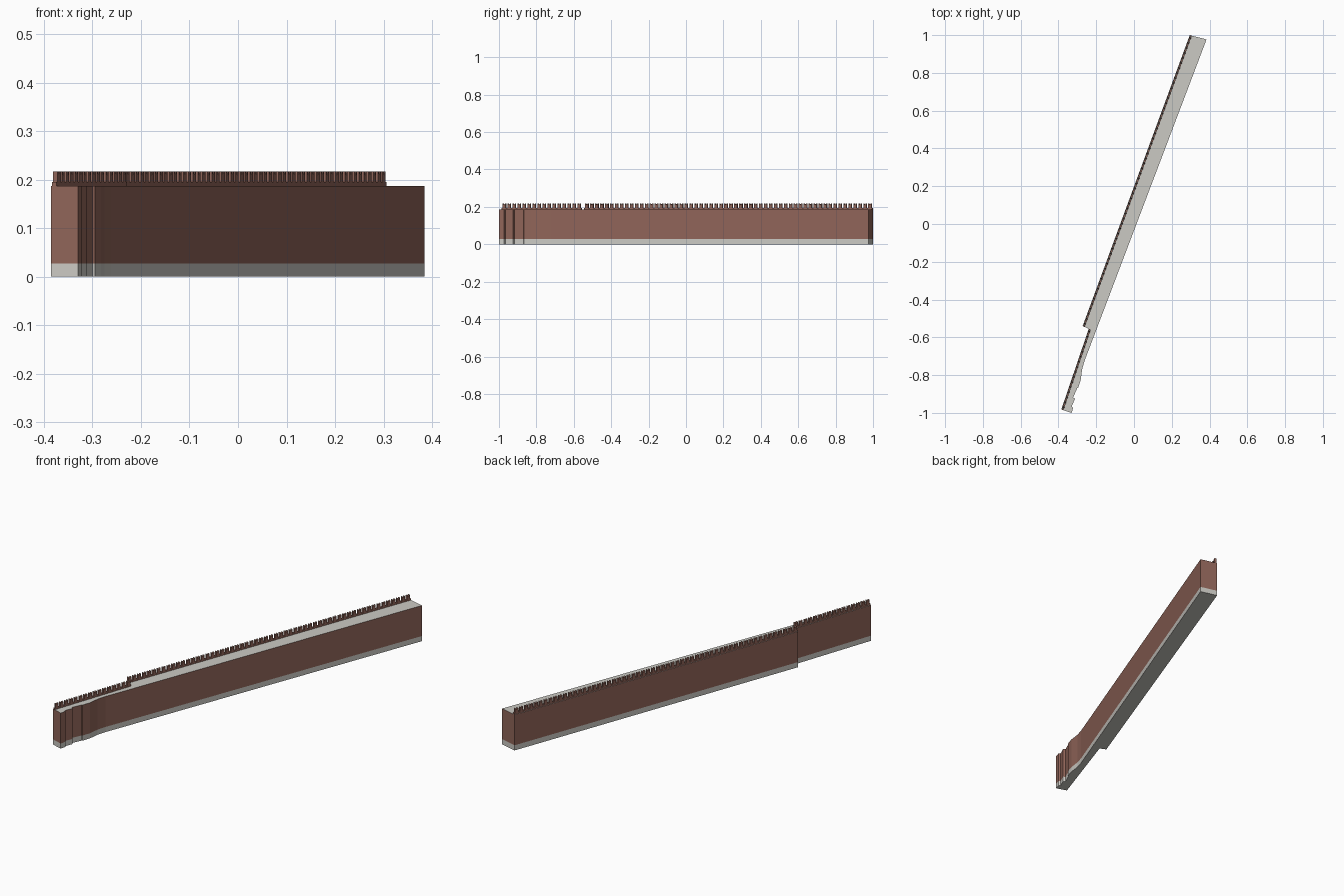
import bpy, bmesh
from mathutils import Vector

if "Cube" in bpy.data.objects:
    bpy.data.objects.remove(bpy.data.objects["Cube"])


def material(name, rgb):
    m = bpy.data.materials.new(name)
    m.diffuse_color = (*rgb, 1)
    m.use_nodes = True
    m.node_tree.nodes["Principled BSDF"].inputs["Base Color"].default_value = m.diffuse_color
    return m


BRICK = material("red_brown_brick", (0.28, 0.13, 0.10))
STONE = material("pale_grey_stone", (0.60, 0.59, 0.55))


def finish(bm, name, mats):
    bmesh.ops.recalc_face_normals(bm, faces=bm.faces)
    me = bpy.data.meshes.new(name)
    bm.to_mesh(me)
    bm.free()
    for m in mats:
        me.materials.append(m)
    ob = bpy.data.objects.new(name, me)
    bpy.context.collection.objects.link(ob)
    return ob


def prism(bm, pts, offset):
    """Extrude a flat outline by an offset vector."""
    a = [bm.verts.new(p) for p in pts]
    b = [bm.verts.new(Vector(p) + Vector(offset)) for p in pts]
    faces = [bm.faces.new(a), bm.faces.new(b)]
    n = len(a)
    faces += [bm.faces.new((a[i], a[(i + 1) % n], b[(i + 1) % n], b[i])) for i in range(n)]
    return faces


# plan outline: north end, stepped west side, crumbled south-east corner
OUTLINE = [(0.295, 1.0), (-0.272, -0.54), (-0.24, -0.555), (-0.385, -0.982),
           (-0.33, -1.0), (-0.322, -0.972), (-0.33, -0.966), (-0.312, -0.925),
           (-0.322, -0.918), (-0.30, -0.868), (-0.295, -0.866), (-0.282, -0.825),
           (-0.275, -0.77), (-0.262, -0.725), (0.384, 0.977)]
BASE, TOP, SILL, PEAK = 0.027, 0.187, 0.195, 0.217


def slab(name, z0, z1, mat):
    bm = bmesh.new()
    prism(bm, [(x, y, z0) for x, y in OUTLINE], (0, 0, z1 - z0))
    return finish(bm, name, [mat])


slab("stone_plinth", 0, BASE, STONE)
wall = slab("brick_wall", BASE, TOP, BRICK)
# walkway on top is stone
wall.data.materials.append(STONE)
for p in wall.data.polygons:
    if p.normal.z > 0.9:
        p.material_index = 1


def battlements(name, start, end, count):
    """Low parapet with a row of notched merlons along the west edge."""
    s, e = Vector((*start, 0)), Vector((*end, 0))
    along = (e - s).normalized()
    across = Vector((along.y, -along.x, 0))      # towards the walkway
    length, depth, inset = (e - s).length, 0.010, 0.002
    up = Vector((0, 0, 1))

    bm = bmesh.new()
    o = s + across * inset
    prism(bm, [o + up * TOP, o + along * length + up * TOP,
               o + along * length + up * SILL, o + up * SILL], across * depth)
    finish(bm, name + "_parapet", [BRICK])

    # swallow-tail merlons
    bm = bmesh.new()
    pitch = length / count
    w = pitch * 0.62
    profile = [(0, SILL), (w, SILL), (w, PEAK), (w * 0.74, PEAK),
               (w * 0.5, PEAK - 0.008), (w * 0.26, PEAK), (0, PEAK)]
    for i in range(count):
        o = s + across * inset + along * (pitch * i + (pitch - w) / 2)
        for f in prism(bm, [o + along * u + up * z for u, z in profile], across * depth):
            f.material_index = int(f.calc_center_median().z > PEAK - 0.0005)
    finish(bm, name + "_merlons", [BRICK, STONE])


battlements("south", (-0.385, -0.982), (-0.24, -0.555), 16)
battlements("north", (-0.272, -0.54), (0.295, 1.0), 58)
